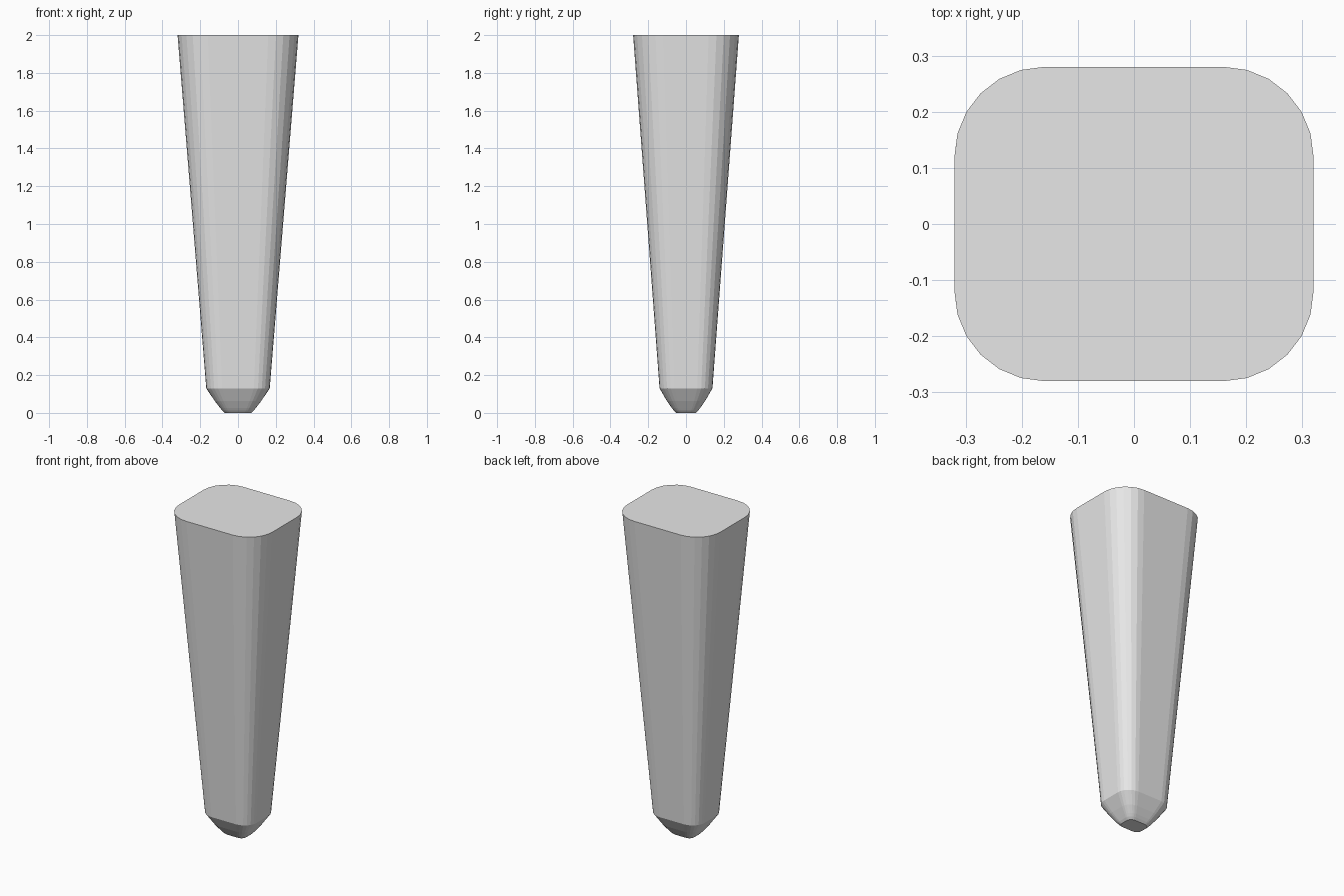
import bpy
import bmesh
from math import cos, sin, radians

if "Cube" in bpy.data.objects:
    bpy.data.objects.remove(bpy.data.objects["Cube"], do_unlink=True)

# Material
grey = bpy.data.materials.new("light grey")
grey.use_nodes = True
colour = (0.8, 0.8, 0.8, 1)
grey.diffuse_color = colour
grey.node_tree.nodes["Principled BSDF"].inputs["Base Color"].default_value = colour

# Rounded rectangle outline at the top of the leg
HALF_X, HALF_Y, RADIUS, STEPS = 0.32, 0.28, 0.16, 6


def rounded_outline():
    points = []
    corners = ((1, 1), (-1, 1), (-1, -1), (1, -1))
    for quarter, (sx, sy) in enumerate(corners):
        for step in range(STEPS + 1):
            a = radians(90 * (quarter + step / STEPS))
            points.append((sx * (HALF_X - RADIUS) + RADIUS * cos(a),
                           sy * (HALF_Y - RADIUS) + RADIUS * sin(a)))
    return points


# Rings from rounded tip to top: height, half width, half depth
rings = [(0, 0.07, 0.052), (0.012, 0.083, 0.064), (0.027, 0.095, 0.076),
         (0.063, 0.123, 0.101), (0.13, 0.168, 0.14), (2, HALF_X, HALF_Y)]

# Tapered leg lofted through the rings
bm = bmesh.new()
outline = rounded_outline()
loops = [[bm.verts.new((x * w / HALF_X, y * d / HALF_Y, z)) for x, y in outline]
         for z, w, d in rings]
for low, high in zip(loops, loops[1:]):
    for i in range(len(outline)):
        j = (i + 1) % len(outline)
        bm.faces.new((low[i], low[j], high[j], high[i]))
bm.faces.new(loops[0][::-1])
bm.faces.new(loops[-1])

mesh = bpy.data.meshes.new("tapered_leg")
bm.to_mesh(mesh)
bm.free()
mesh.materials.append(grey)
bpy.context.collection.objects.link(bpy.data.objects.new("tapered_leg", mesh))
